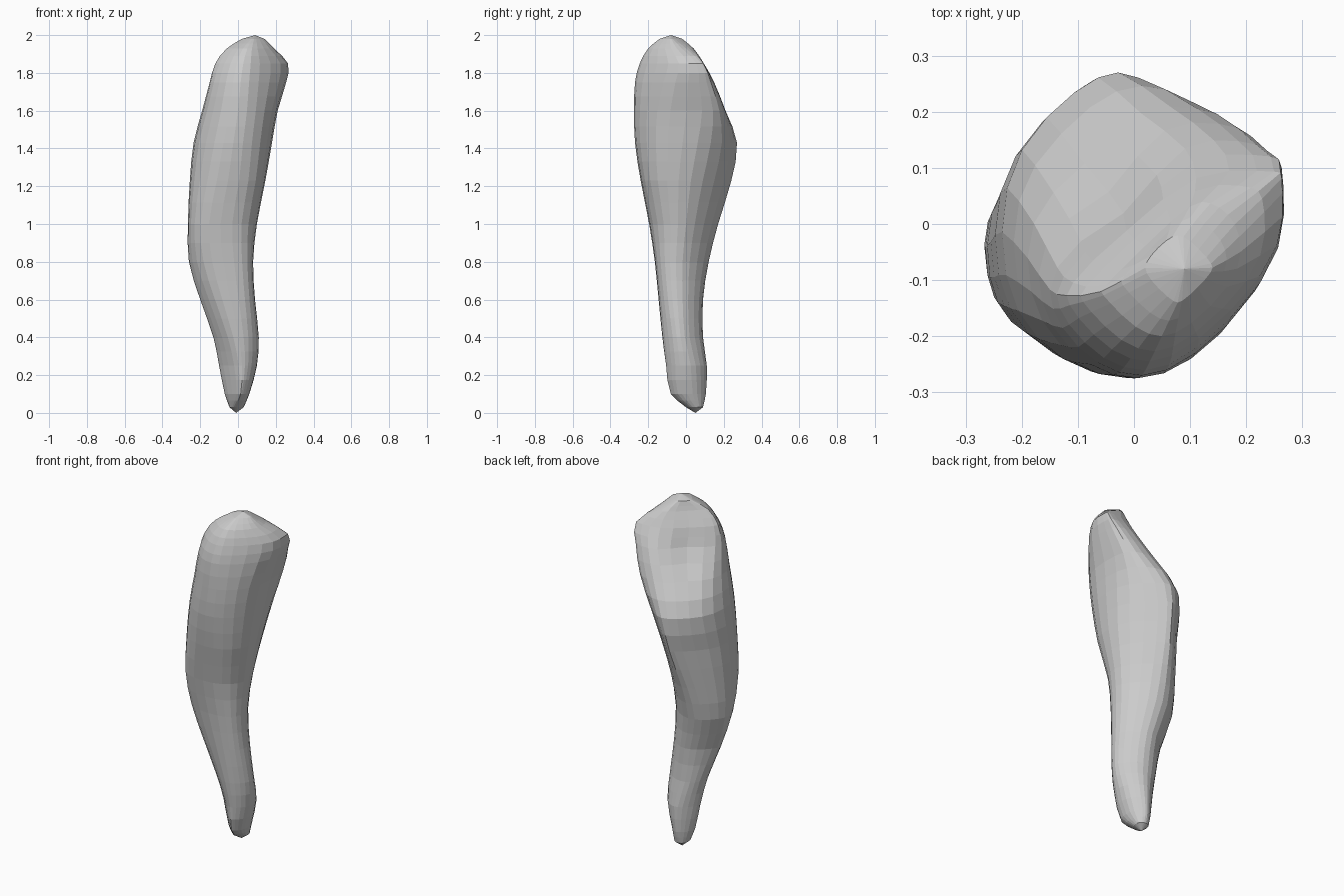
import bpy, bmesh, math
from mathutils import Vector

if "Cube" in bpy.data.objects:
    bpy.data.objects.remove(bpy.data.objects["Cube"])

# Cross-section extents: z, x min/max, y min/max, diagonal u=(x+y) min/max, diagonal v=(x-y) min/max
SECTIONS = [
    (0.03, -.045, .03, .00, .09, -.02, .07, -.08, .00),
    (0.10, -.07, .06, -.08, .105, -.05, .08, -.09, .07),
    (0.25, -.10, .10, -.105, .11, -.075, .10, -.10, .105),
    (0.40, -.13, .11, -.125, .09, -.115, .08, -.115, .12),
    (0.60, -.20, .09, -.145, .09, -.18, .06, -.135, .125),
    (0.80, -.26, .08, -.165, .12, -.24, .055, -.195, .13),
    (1.00, -.265, .10, -.195, .17, -.275, .085, -.215, .145),
    (1.23, -.255, .145, -.24, .24, -.275, .145, -.23, .20),
    (1.43, -.235, .18, -.27, .27, -.265, .205, -.245, .23),
    (1.60, -.19, .21, -.275, .21, -.245, .25, -.16, .245),
    (1.75, -.15, .255, -.27, .15, -.225, .26, -.06, .245),
    (1.85, -.12, .265, -.245, .095, -.19, .25, -.01, .23),
    (1.93, -.06, .19, -.20, .04, -.13, .13, .04, .20),
    (1.98, .02, .14, -.14, -.02, -.05, .05, .06, .16),
]
SEAM = 7          # section where root meets crown
STEPS = 3         # points per octagon corner
R = math.sqrt(0.5)


def blend(i, t):
    """Smooth interpolation between section i and i+1."""
    p = [SECTIONS[min(max(i + k, 0), len(SECTIONS) - 1)] for k in (-1, 0, 1, 2)]
    out = []
    for a, b, c, d in zip(*p):
        z0, z1, z2, z3 = (q[0] for q in p)
        m1 = (c - a) / (z2 - z0) * (z2 - z1)
        m2 = (d - b) / (z3 - z1) * (z2 - z1)
        out.append((2*t**3 - 3*t*t + 1)*b + (t**3 - 2*t*t + t)*m1
                   + (3*t*t - 2*t**3)*c + (t**3 - t*t)*m2)
    return out


def ring(section):
    """Rounded octagon touching the eight extents."""
    z, x0, x1, y0, y1, u0, u1, v0, v1 = section
    h = [x1, u1, y1, -v0, -x0, -u0, -y0, v1]
    for _ in range(3):
        h = [min(h[k], (h[k - 1] + h[(k + 1) % 8]) * R - 0.005) for k in range(8)]
    corners = []
    for k in range(8):
        a, b = k * math.pi / 4, (k + 1) * math.pi / 4
        ha, hb = h[k], h[(k + 1) % 8]
        corners.append(Vector(((ha*math.sin(b) - hb*math.sin(a)) / R,
                               (hb*math.cos(a) - ha*math.cos(b)) / R, z)))
    pts = []
    for k in range(8):
        c = corners[k]
        a, b = (corners[k - 1] + c) / 2, (c + corners[(k + 1) % 8]) / 2
        for s in range(STEPS):
            t = s / STEPS
            pts.append(a*(1 - t)**2 + c*2*t*(1 - t) + b*t*t)
    # shallow hollow on the back-left face of the crown
    mid_v = (v0 + v1) / 2
    for p in pts:
        u, v = (p.x + p.y) * R, (p.x - p.y) * R
        if v < mid_v:
            d = 0.04 * math.exp(-((u - 0.02) / 0.1)**2 - ((z - 1.7) / 0.13)**2)
            p.x += d * R
            p.y -= d * R
    return pts


def loft(name, first, last, tip, tip_at_start):
    bm = bmesh.new()
    sections = [blend(i, t) for i in range(first, last) for t in (0, 0.5)]
    sections.append(SECTIONS[last])
    rings = [[bm.verts.new(p) for p in ring(s)] for s in sections]
    n = len(rings[0])
    for lo, hi in zip(rings, rings[1:]):
        for k in range(n):
            j = (k + 1) % n
            bm.faces.new((lo[k], lo[j], hi[j], hi[k]))
    end = rings[0] if tip_at_start else rings[-1]
    apex = bm.verts.new(tip)
    for k in range(n):
        bm.faces.new((end[k], end[(k + 1) % n], apex))
    bmesh.ops.recalc_face_normals(bm, faces=bm.faces)
    mesh = bpy.data.meshes.new(name)
    bm.to_mesh(mesh)
    bm.free()
    obj = bpy.data.objects.new(name, mesh)
    bpy.context.collection.objects.link(obj)


# Tooth root
loft("root", 0, SEAM, (-.01, .05, 0), True)
# Tooth crown
loft("crown", SEAM, len(SECTIONS) - 1, (.09, -.08, 2.0), False)
